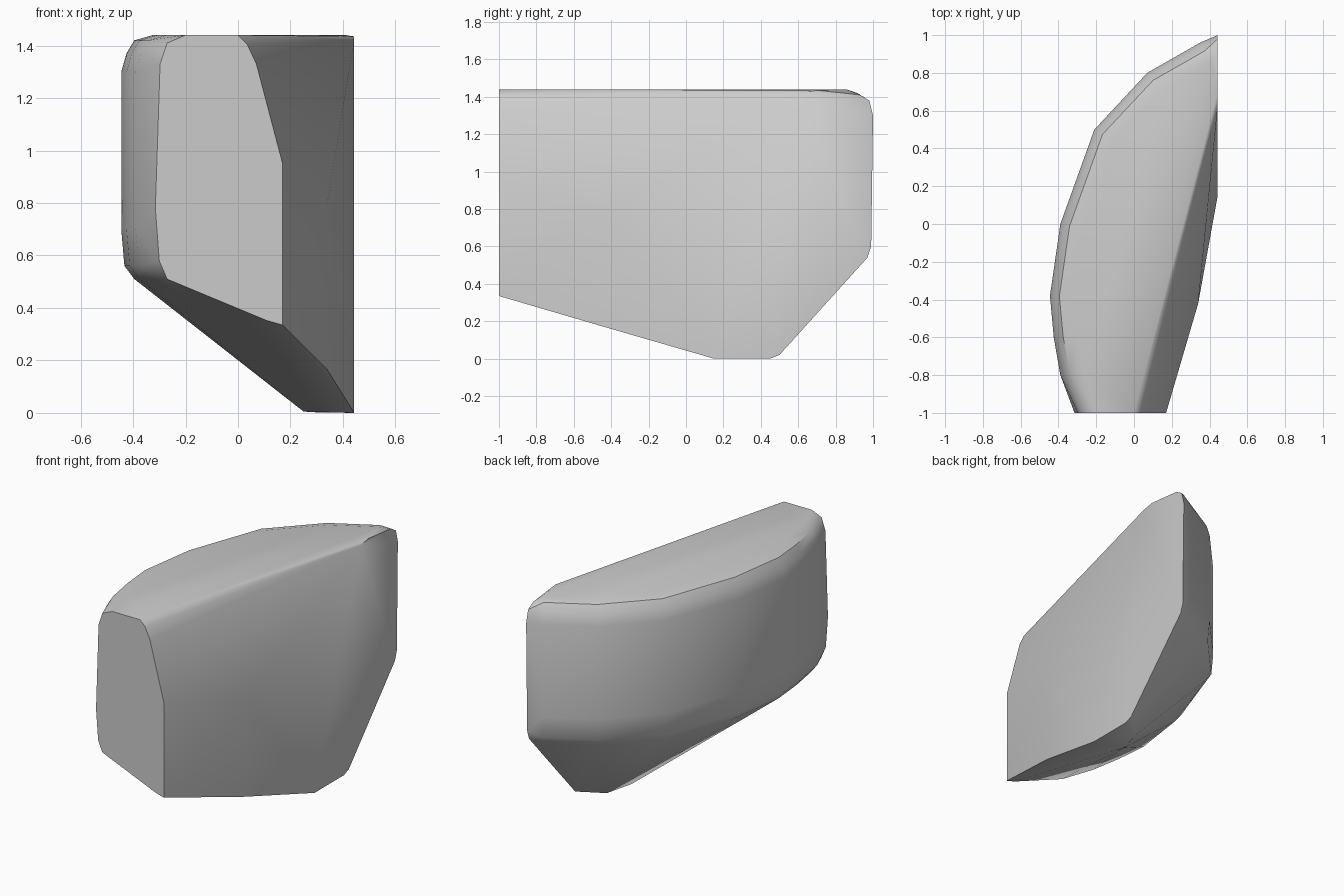
import bpy, bmesh
from mathutils import Vector

cube = bpy.data.objects.get("Cube")
if cube:
    bpy.data.objects.remove(cube, do_unlink=True)

# Material
grey = bpy.data.materials.new("light grey")
grey.use_nodes = True
colour = (0.6, 0.6, 0.6, 1)
grey.diffuse_color = colour
grey.node_tree.nodes["Principled BSDF"].inputs["Base Color"].default_value = colour

# Curved outer side: plan outline, and a rounded section of (inset, height)
outline = [(-0.39, -0.8), (-0.425, -0.6), (-0.445, -0.38), (-0.39, 0),
           (-0.21, 0.5), (0.07, 0.8), (0.35, 0.96)]
section = [(0.05, 0.51), (0.012, 0.56), (0, 0.7), (0, 1.3),
           (0.02, 1.37), (0.05, 1.42), (0.12, 1.44)]
points = []
for i, p in enumerate(outline):
    a = Vector(outline[max(i - 1, 0)])
    b = Vector(outline[min(i + 1, len(outline) - 1)])
    along = (b - a).normalized()
    inward = Vector((along.y, -along.x))
    for inset, z in section:
        q = Vector(p) + inward * inset
        points.append((q.x, q.y, z))

# Flat front end
front = [(-0.27, 0.51), (-0.3, 0.58), (-0.315, 0.78), (-0.297, 1.33),
         (-0.27, 1.41), (-0.2, 1.44), (0, 1.44), (0.035, 1.405),
         (0.07, 1.33), (0.17, 0.95), (0.17, 0.335), (0.11, 0.352)]
points += [(x, -1, z) for x, z in front]

# Flat inner end
inner = [(0.15, 0), (0.45, 0), (0.5, 0.02), (0.97, 0.54), (0.99, 0.6),
         (1, 1.3), (0.98, 1.38), (0.93, 1.41), (0.7, 1.435), (0.62, 1.42)]
points += [(0.443, y, z) for y, z in inner]

# Bend in the inner side, and the small foot
points += [(0.34, -0.42, 0.165), (0.34, -0.42, 0.8),
           (0.25, 0.2, 0.005), (0.3, 0.38, 0.002)]

# Wrap the sections in one skin
bm = bmesh.new()
for p in points:
    bm.verts.new(p)
hull = bmesh.ops.convex_hull(bm, input=bm.verts)
loose = [v for v in bm.verts if not v.link_faces]
bmesh.ops.delete(bm, geom=loose, context="VERTS")
bmesh.ops.dissolve_limit(bm, angle_limit=0.01, verts=bm.verts, edges=bm.edges)
bmesh.ops.recalc_face_normals(bm, faces=bm.faces)

mesh = bpy.data.meshes.new("curved_block")
bm.to_mesh(mesh)
bm.free()
mesh.materials.append(grey)
block = bpy.data.objects.new("curved_block", mesh)
bpy.context.collection.objects.link(block)

# Soft shading with crisp end edges
bpy.ops.object.select_all(action="DESELECT")
block.select_set(True)
bpy.context.view_layer.objects.active = block
bpy.ops.object.shade_smooth_by_angle(angle=0.6)
